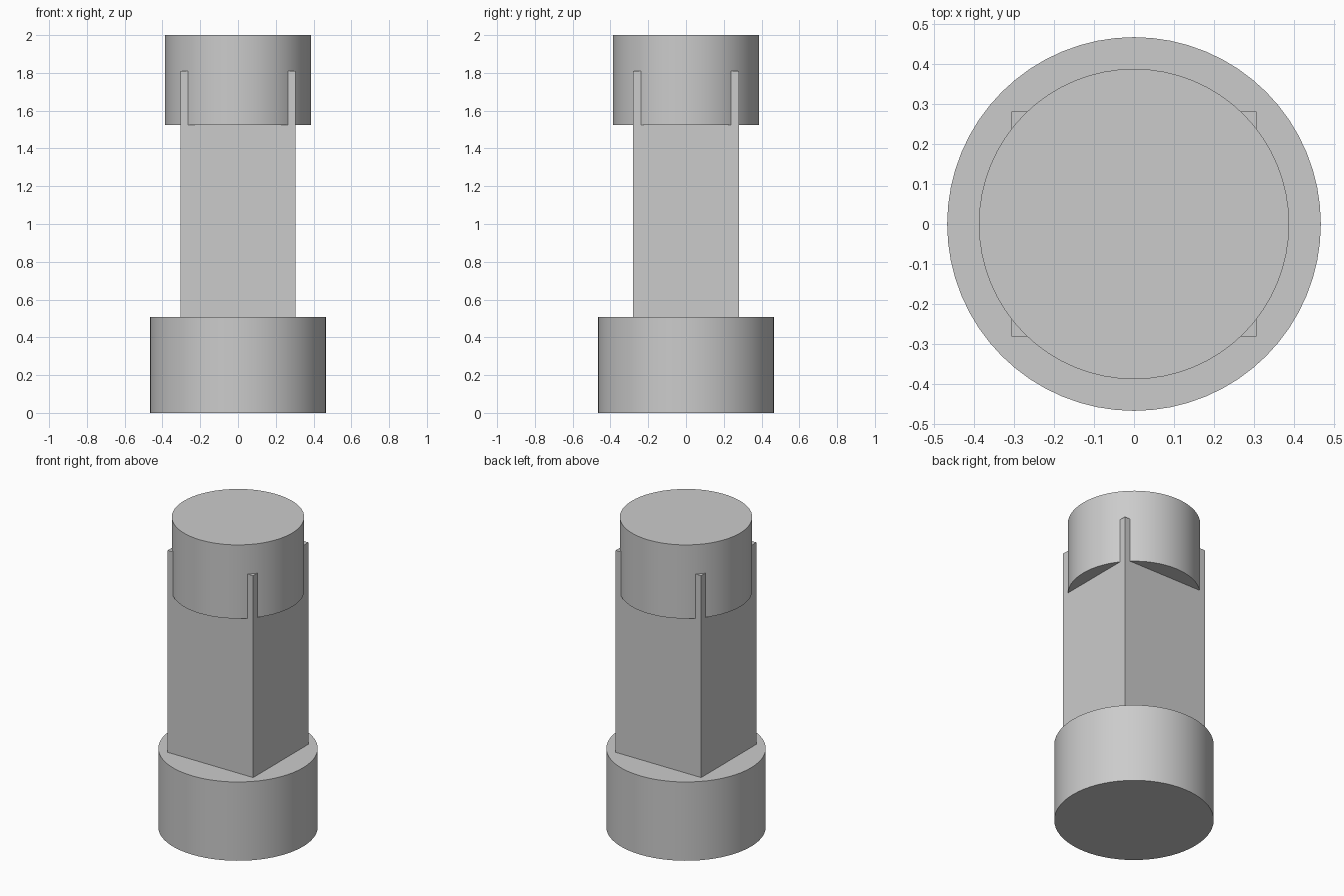
import bpy
import math

default = bpy.data.objects.get("Cube")
if default:
    bpy.data.objects.remove(default, do_unlink=True)

grey = bpy.data.materials.new("plain grey")
grey.use_nodes = True
colour = (0.6, 0.6, 0.6, 1)
grey.diffuse_color = colour
grey.node_tree.nodes["Principled BSDF"].inputs["Base Color"].default_value = colour


def finish(name):
    part = bpy.context.object
    part.name = name
    part.data.materials.append(grey)
    return part


def drum(name, radius, bottom, top):
    bpy.ops.mesh.primitive_cylinder_add(
        vertices=64, radius=radius, depth=top - bottom,
        location=(0, 0, (bottom + top) / 2))
    finish(name)
    bpy.ops.object.shade_smooth_by_angle(angle=math.radians(30))


# Round foot and round cap
drum("base_drum", 0.466, 0, 0.508)
drum("top_drum", 0.387, 1.525, 2)

# Rectangular column whose corners poke through the cap
bottom, top = 0.25, 1.81
bpy.ops.mesh.primitive_cube_add(size=1, location=(0, 0, (bottom + top) / 2))
column = finish("column")
column.scale = (0.61, 0.562, top - bottom)
bpy.ops.object.transform_apply(location=False, rotation=False, scale=True)
